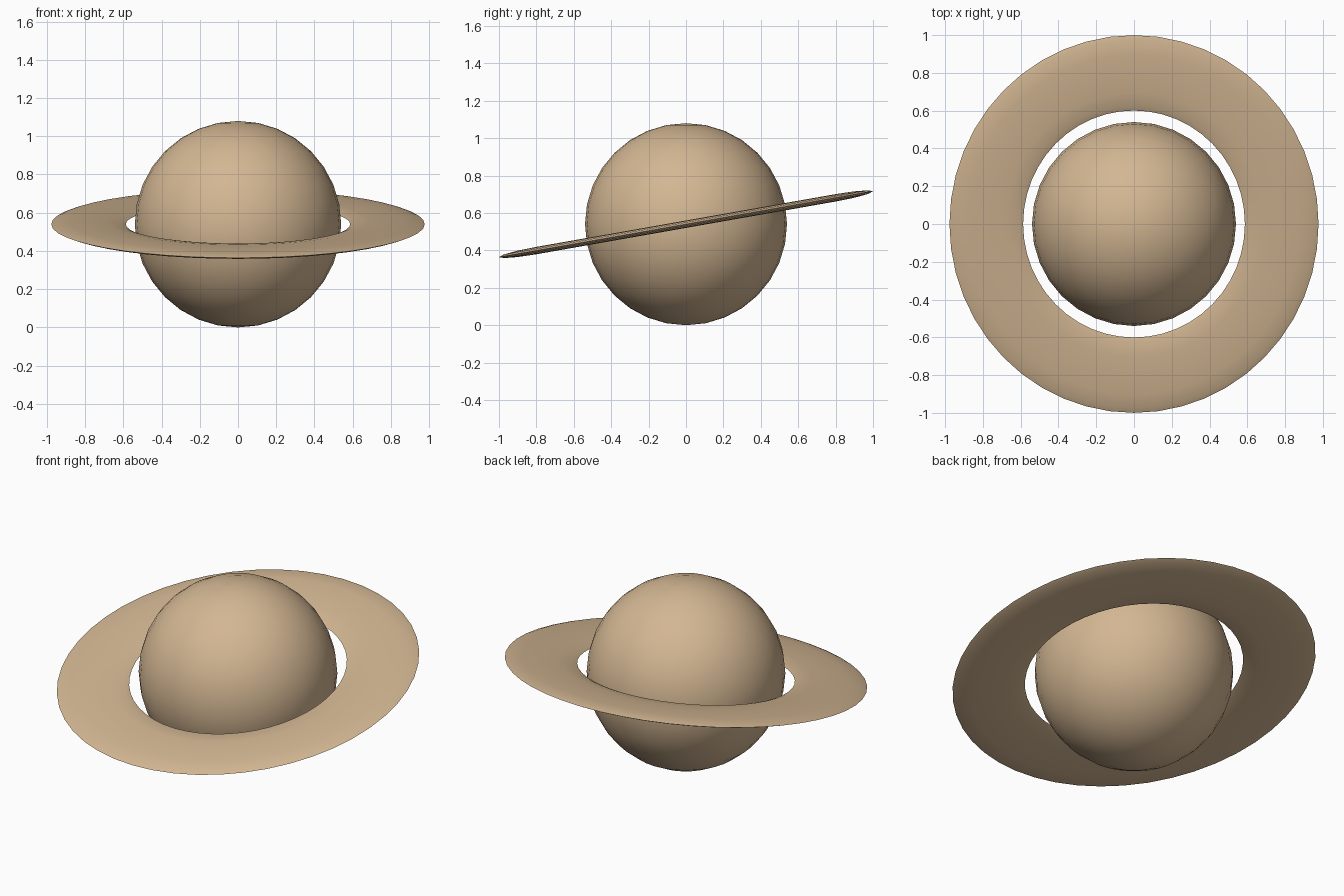
import bpy
import math

if "Cube" in bpy.data.objects:
    bpy.data.objects.remove(bpy.data.objects["Cube"])

# One sandy tan for the whole model
tan = bpy.data.materials.new("sandy_tan")
tan.diffuse_color = (0.65, 0.47, 0.29, 1.0)
tan.use_nodes = True
tan.node_tree.nodes["Principled BSDF"].inputs["Base Color"].default_value = tan.diffuse_color

CENTRE = (0, 0, 0.54)


def finish(name, angle):
    """Name, colour and shade the newly added object."""
    ob = bpy.context.object
    ob.name = name
    ob.data.materials.append(tan)
    bpy.ops.object.shade_smooth_by_angle(angle=math.radians(angle))
    return ob


# Globe
bpy.ops.mesh.primitive_uv_sphere_add(segments=32, ring_count=16, radius=0.54,
                                     location=CENTRE)
finish("globe", 30)

# Flat, slightly oval ring, tilted up towards the back
bpy.ops.mesh.primitive_torus_add(major_segments=48, minor_segments=12,
                                 major_radius=0.782, minor_radius=0.195,
                                 location=CENTRE,
                                 rotation=(math.radians(10), 0, 0))
ring = bpy.context.object
ring.scale = (1.0, 1.039, 0.1)
bpy.ops.object.transform_apply(location=False, rotation=False, scale=True)
finish("ring", 30)
